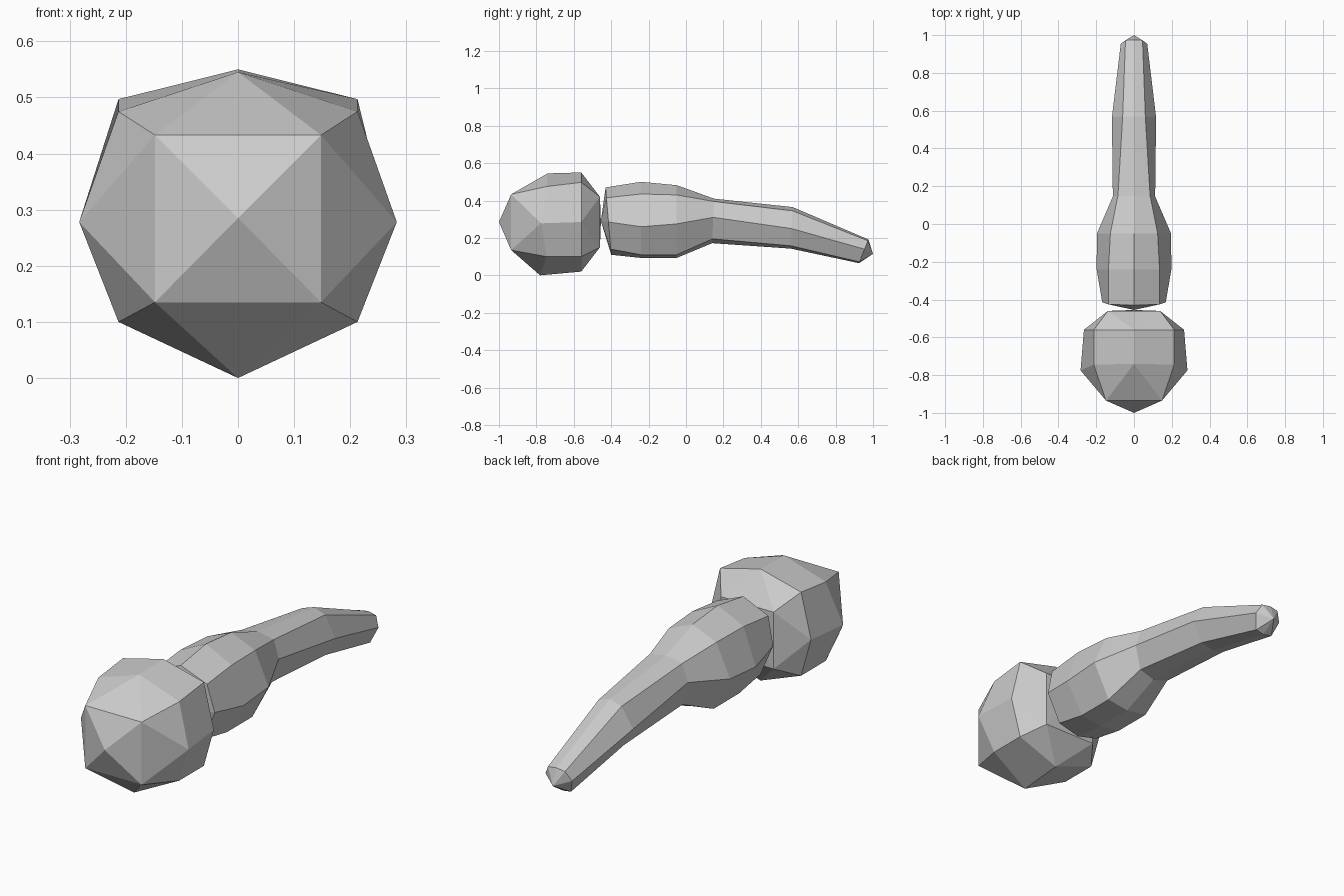
import bpy, bmesh

if "Cube" in bpy.data.objects:
    bpy.data.objects.remove(bpy.data.objects["Cube"])


def octagon(yt, yb, top, ux, uz, sx, sz, lx, lz, bot):
    """Symmetric eight-sided ring; y leans from yt at the top to yb at the bottom."""
    pts = [(0, top), (ux, uz), (sx, sz), (lx, lz), (0, bot),
           (-lx, lz), (-sx, sz), (-ux, uz)]
    return [(x, yb + (yt - yb) * (z - bot) / (top - bot), z) for x, z in pts]


def build(name, make):
    bm = bmesh.new()
    make(bm)
    bmesh.ops.recalc_face_normals(bm, faces=bm.faces[:])
    me = bpy.data.meshes.new(name)
    bm.to_mesh(me)
    bm.free()
    bpy.context.collection.objects.link(bpy.data.objects.new(name, me))


def add_ring(bm, pts):
    return [bm.verts.new(p) for p in pts]


def bridge(bm, a, b):
    n = len(a)
    for i in range(n):
        bm.faces.new((a[i], a[(i + 1) % n], b[(i + 1) % n], b[i]))


def fan(bm, ring, point):
    tip = bm.verts.new(point)
    n = len(ring)
    for i in range(n):
        bm.faces.new((ring[i], ring[(i + 1) % n], tip))


def corners_to_octagon(bm, four, eight):
    # four corners line up with the odd (diagonal) octagon points
    for i in range(4):
        a, b = four[i], four[(i + 1) % 4]
        d0, mid, d1 = eight[2 * i + 1], eight[(2 * i + 2) % 8], eight[(2 * i + 3) % 8]
        bm.faces.new((a, b, mid))
        bm.faces.new((a, mid, d0))
        bm.faces.new((b, d1, mid))


def square(y, x, top, bot):
    return [(x, y, top), (x, y, bot), (-x, y, bot), (-x, y, top)]


# Faceted ball at the front
def ball(bm):
    front = add_ring(bm, square(-0.935, 0.148, 0.433, 0.135))
    wide = octagon(-0.74, -0.78, 0.545, 0.213, 0.475, 0.283, 0.278, 0.213, 0.10, 0.0)
    wide = add_ring(bm, [(x, -0.775 if abs(x) > 0.25 else (y if x == 0 else -0.745), z)
                         for x, y, z in wide])
    rear = add_ring(bm, octagon(-0.56, -0.56, 0.55, 0.213, 0.497, 0.265, 0.285,
                                0.213, 0.10, 0.02))
    back = add_ring(bm, square(-0.46, 0.138, 0.42, 0.15))
    fan(bm, front, (0, -1.0, 0.285))
    corners_to_octagon(bm, front, wide)
    bridge(bm, wide, rear)
    corners_to_octagon(bm, back, rear)
    fan(bm, back, (0, -0.455, 0.285))


# Thick grip tapering into a drooping shaft
def handle(bm):
    rows = [
        (-0.43, -0.40, 0.47, 0.135, 0.415, 0.168, 0.285, 0.11, 0.14, 0.11),
        (-0.24, -0.24, 0.50, 0.135, 0.435, 0.198, 0.26, 0.11, 0.11, 0.093),
        (-0.05, -0.05, 0.482, 0.125, 0.43, 0.196, 0.275, 0.11, 0.11, 0.093),
        (0.15, 0.14, 0.41, 0.085, 0.395, 0.112, 0.31, 0.08, 0.195, 0.172),
        (0.57, 0.56, 0.365, 0.06, 0.345, 0.117, 0.25, 0.065, 0.158, 0.143),
        (0.975, 0.925, 0.192, 0.045, 0.185, 0.07, 0.14, 0.045, 0.072, 0.065),
    ]
    rings = [add_ring(bm, octagon(*r)) for r in rows]
    for a, b in zip(rings, rings[1:]):
        bridge(bm, a, b)
    fan(bm, rings[0], (0, -0.455, 0.29))
    fan(bm, rings[-1], (0, 1.0, 0.115))


build("ball", ball)
build("handle", handle)
